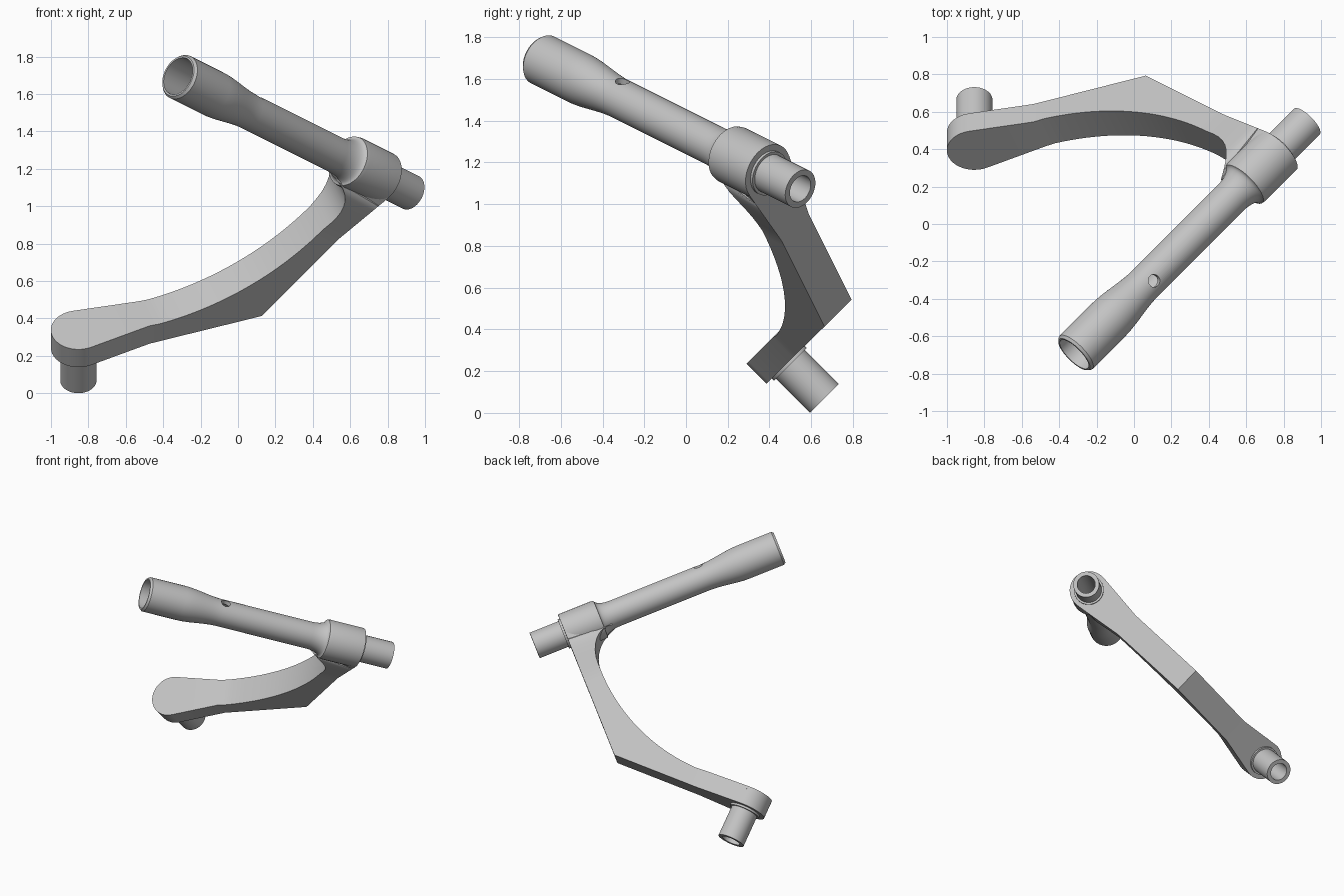
import bpy, bmesh, math
from mathutils import Matrix, Vector

cube = bpy.data.objects.get("Cube")
if cube:
    bpy.data.objects.remove(cube, do_unlink=True)

metal = bpy.data.materials.new("grey_metal")
metal.use_nodes = True
GREY = (0.55, 0.55, 0.55, 1)
metal.diffuse_color = GREY
metal.node_tree.nodes["Principled BSDF"].inputs["Base Color"].default_value = GREY

# Working frame: tube axis along u, arm in the u-v plane, width along w
FRAME = Matrix(((2, 2, 1, -0.774), (2, -1, -2, 1.545),
                (-1, 2, -2, 1.545), (0, 0, 0, 3))) * (1 / 3)
TUBE_V = 1.15
Q = Vector((1, 1, 0)).normalized()      # along the lower arm
P = Vector((1, -1, 0)).normalized()     # along the lower pin
PAD = Vector((-0.419, -0.474, 0))


def finish(name, bm):
    bmesh.ops.remove_doubles(bm, verts=bm.verts, dist=0.0001)
    bmesh.ops.recalc_face_normals(bm, faces=bm.faces)
    mesh = bpy.data.meshes.new(name)
    bm.to_mesh(mesh)
    bm.free()
    mesh.materials.append(metal)
    obj = bpy.data.objects.new(name, mesh)
    bpy.context.collection.objects.link(obj)
    obj.matrix_world = FRAME
    return obj


def lathe(name, origin, axis, profile, steps=64):
    """Revolve (distance, radius) points around an axis."""
    axis = Vector(axis).normalized()
    side = axis.orthogonal().normalized()
    other = axis.cross(side)
    bm = bmesh.new()
    rings = []
    for i in range(steps):
        a = 2 * math.pi * i / steps
        out = side * math.cos(a) + other * math.sin(a)
        rings.append([bm.verts.new(Vector(origin) + axis * d + out * r)
                      for d, r in profile])
    n = len(profile)
    for i in range(steps):
        here, there = rings[i], rings[(i + 1) % steps]
        for j in range(n):
            k = (j + 1) % n
            if profile[j][1] or profile[k][1]:
                bm.faces.new((here[j], here[k], there[k], there[j]))
    return finish(name, bm)


def cut(obj, origin, axis, radius, start, end):
    cutter = lathe("cutter", origin, axis,
                   [(start, 0), (start, radius), (end, radius), (end, 0)], 32)
    cutter.hide_render = True
    mod = obj.modifiers.new("cut", "BOOLEAN")
    mod.operation, mod.object, mod.solver = "DIFFERENCE", cutter, "EXACT"
    bpy.context.view_layer.update()
    graph = bpy.context.evaluated_depsgraph_get()
    mesh = bpy.data.meshes.new_from_object(obj.evaluated_get(graph))
    obj.modifiers.clear()
    obj.data = mesh
    bpy.data.objects.remove(cutter, do_unlink=True)


# Hollow tube with swollen end, flared boss and upper pin
outer = [(-1.243, 0.104), (-1.243, 0.114), (-1.228, 0.125)]
for i in range(11):
    t = i / 10
    outer.append((-0.967 + 0.294 * t, 0.125 - 0.028 * t * t * (3 - 2 * t)))
for i in range(9):
    a = math.pi / 2 * i / 8
    outer.append((0.01 + 0.11 * math.sin(a), 0.139 - 0.042 * math.cos(a)))
outer += [(0.14, 0.143), (0.39, 0.143), (0.39, 0.111), (0.405, 0.111),
          (0.405, 0.097), (0.624, 0.097), (0.624, 0.067)]
bore = [(-0.9, 0.067), (-0.95, 0.104)]
tube = lathe("tube_and_upper_pin", (0, TUBE_V, 0), (1, 0, 0), outer + bore)

# Small oil hole through one wall of the tube
tilt = math.radians(30)
cut(tube, (-0.66, TUBE_V, 0), (0, math.cos(tilt), -math.sin(tilt)), 0.034, 0.02, 0.2)

# Round pad with the hollow lower pin
pad = lathe("pad_and_lower_pin", PAD, P,
            [(0, 0), (0, 0.147), (0.135, 0.147), (0.135, 0.111), (0.15, 0.111),
             (0.15, 0.097), (0.381, 0.097), (0.381, 0.066), (0.1, 0.066), (0.1, 0)])

# Bent arm: stations of (inner point, outer point, inner and outer half width)
THIN = 0.0975
stations = [(PAD + Q * s, PAD + Q * s + P * 0.135, h, h)
            for s, h in ((0.02, 0.146), (0.37, THIN))]
begin, corner, top = stations[-1][1], Vector((0.39, 0.14, 0)), Vector((0.39, 0.76, 0))
R = 1.37
for i in range(1, 25):
    t = i / 24
    a = math.radians(-45 * (1 - t))
    inner = Vector((0.255 - R + R * math.cos(a), 0.76 + R * math.sin(a), 0))
    edge = begin.lerp(corner, 2 * t) if t <= 0.5 else corner.lerp(top, 2 * t - 1)
    stations.append((inner, edge, THIN, THIN))


def flare(v):
    return THIN + 0.0455 * (v - 0.76) / 0.37


# Fillet from the arm up into the tube and boss
for i in range(9):
    a = math.pi / 2 * i / 8
    u, v = 0.255 - 0.2 * (1 - math.cos(a)), 0.82 + 0.24 * math.sin(a)
    w = flare(v)
    stations.append((Vector((u, v, 0)), Vector((0.39, v, 0)),
                     w + (0.06 - w) * (i / 8) ** 4, w))
stations.append((Vector((0.13, 1.13, 0)), Vector((0.39, 1.13, 0)), 0.08, flare(1.13)))

bm = bmesh.new()
loops = []
for inner, edge, wi, wo in stations:
    loops.append([bm.verts.new(p + Vector((0, 0, w)))
                  for p, w in ((inner, wi), (edge, wo), (edge, -wo), (inner, -wi))])
for a, b in zip(loops, loops[1:]):
    for j in range(4):
        k = (j + 1) % 4
        bm.faces.new((a[j], a[k], b[k], b[j]))
bm.faces.new(loops[0])
bm.faces.new(loops[-1])
arm = finish("bent_arm", bm)
cut(arm, (0, TUBE_V, 0), (1, 0, 0), 0.08, -0.5, 0.8)

# Smooth round surfaces, keep the machined edges crisp
bpy.ops.object.select_all(action="DESELECT")
for obj in (tube, pad, arm):
    obj.select_set(True)
bpy.context.view_layer.objects.active = tube
bpy.ops.object.shade_smooth_by_angle(angle=math.radians(30))
